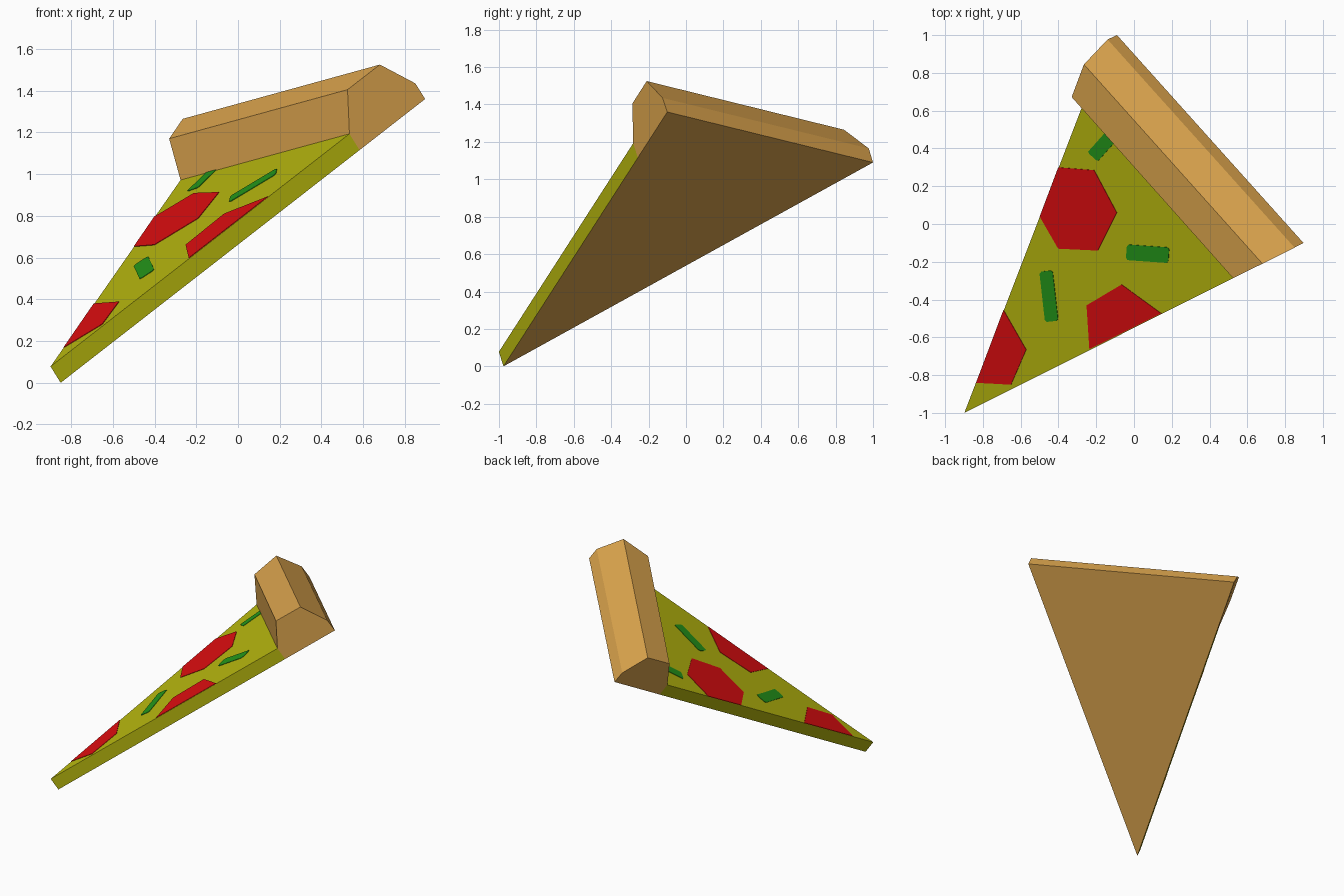
import bpy, bmesh
from mathutils import Vector as V

if "Cube" in bpy.data.objects:
    bpy.data.objects.remove(bpy.data.objects["Cube"])


def srgb(r, g, b):
    lin = lambda c: c / 12.92 if c <= 0.04045 else ((c + 0.055) / 1.055) ** 2.4
    return (lin(r / 255), lin(g / 255), lin(b / 255), 1)


def material(name, rgb):
    m = bpy.data.materials.new(name)
    m.diffuse_color = srgb(*rgb)
    m.use_nodes = True
    m.node_tree.nodes["Principled BSDF"].inputs["Base Color"].default_value = m.diffuse_color
    return m


CRUST = material("baked crust", (222, 166, 78))
CHEESE = material("olive cheese", (184, 184, 14))
RED = material("pepperoni red", (222, 13, 15))
GREEN = material("pepper green", (36, 150, 26))


def loft(name, ring_a, ring_b, mats):
    """Closed solid between two matching rings of points."""
    bm = bmesh.new()
    a = [bm.verts.new(p) for p in ring_a]
    b = [bm.verts.new(p) for p in ring_b]
    n = len(a)
    bm.faces.new(a)
    bm.faces.new(b[::-1])
    for i in range(n):
        j = (i + 1) % n
        bm.faces.new((a[j], a[i], b[i], b[j]))
    bmesh.ops.recalc_face_normals(bm, faces=bm.faces)
    me = bpy.data.meshes.new(name)
    bm.to_mesh(me)
    bm.free()
    for m in mats:
        me.materials.append(m)
    ob = bpy.data.objects.new(name, me)
    bpy.context.collection.objects.link(ob)
    return ob


# Underside triangle of the tilted slice
tip = V((-0.85, -0.976, 0.0))
right = V((0.897, -0.10, 1.36))
left = V((-0.09, 1.0, 1.09))
up = (right - tip).cross(left - tip).normalized()
thick = up * 0.095
in_r, in_l = tip.lerp(right, 0.82), tip.lerp(left, 0.82)

# Cheese slab with a brown underside
base = [tip, in_r, in_l]
slab = loft("cheese_slab", base, [p + thick for p in base], [CHEESE, CRUST])
for f in slab.data.polygons:
    if f.normal.dot(up) < -0.9:
        f.material_index = 1

# Raised crust, one profile at each end
end_r = [in_r, in_r + thick, V((0.525, -0.287, 1.405)), V((0.68, -0.21, 1.525)),
         V((0.85, -0.125, 1.435)), right]
end_l = [in_l, in_l + thick, V((-0.33, 0.672, 1.17)), V((-0.265, 0.845, 1.265)),
         V((-0.14, 0.977, 1.165)), left]
loft("crust", end_r, end_l, [CRUST])


# Toppings: thin plates, outlines given in plan and dropped on the cheese
def topping(name, outline, mat):
    o = tip + thick
    ring = []
    for x, y in outline:
        z = o.z - (up.x * (x - o.x) + up.y * (y - o.y)) / up.z
        ring.append(V((x, y, z)))
    loft(name, [p - up * 0.001 for p in ring], [p + up * 0.003 for p in ring], [mat])


topping("pepperoni_large", [(-0.40, 0.30), (-0.21, 0.285), (-0.09, 0.06),
                            (-0.19, -0.14), (-0.40, -0.13), (-0.498, 0.04)], RED)
topping("pepperoni_tip", [(-0.69, -0.455), (-0.57, -0.665), (-0.65, -0.85), (-0.835, -0.84)], RED)
topping("pepperoni_side", [(-0.25, -0.43), (-0.065, -0.32), (0.145, -0.473), (-0.235, -0.662)], RED)


# Pepper strips: rectangles with clipped corners
def strip(name, centre, along, half_w):
    c, a = V(centre), V(along)
    s = V((-a.y, a.x)).normalized() * half_w
    pts = [(1, .7), (.93, 1), (-.93, 1), (-1, .7), (-1, -.7), (-.93, -1), (.93, -1), (1, -.7)]
    topping(name, [tuple(c + a * u + s * v) for u, v in pts], GREEN)


strip("pepper_strip_back", (-0.168, 0.412), (0.05, 0.056), 0.036)
strip("pepper_strip_right", (0.073, -0.157), (0.112, -0.008), 0.041)
strip("pepper_strip_left", (-0.45, -0.382), (0.015, -0.133), 0.035)
